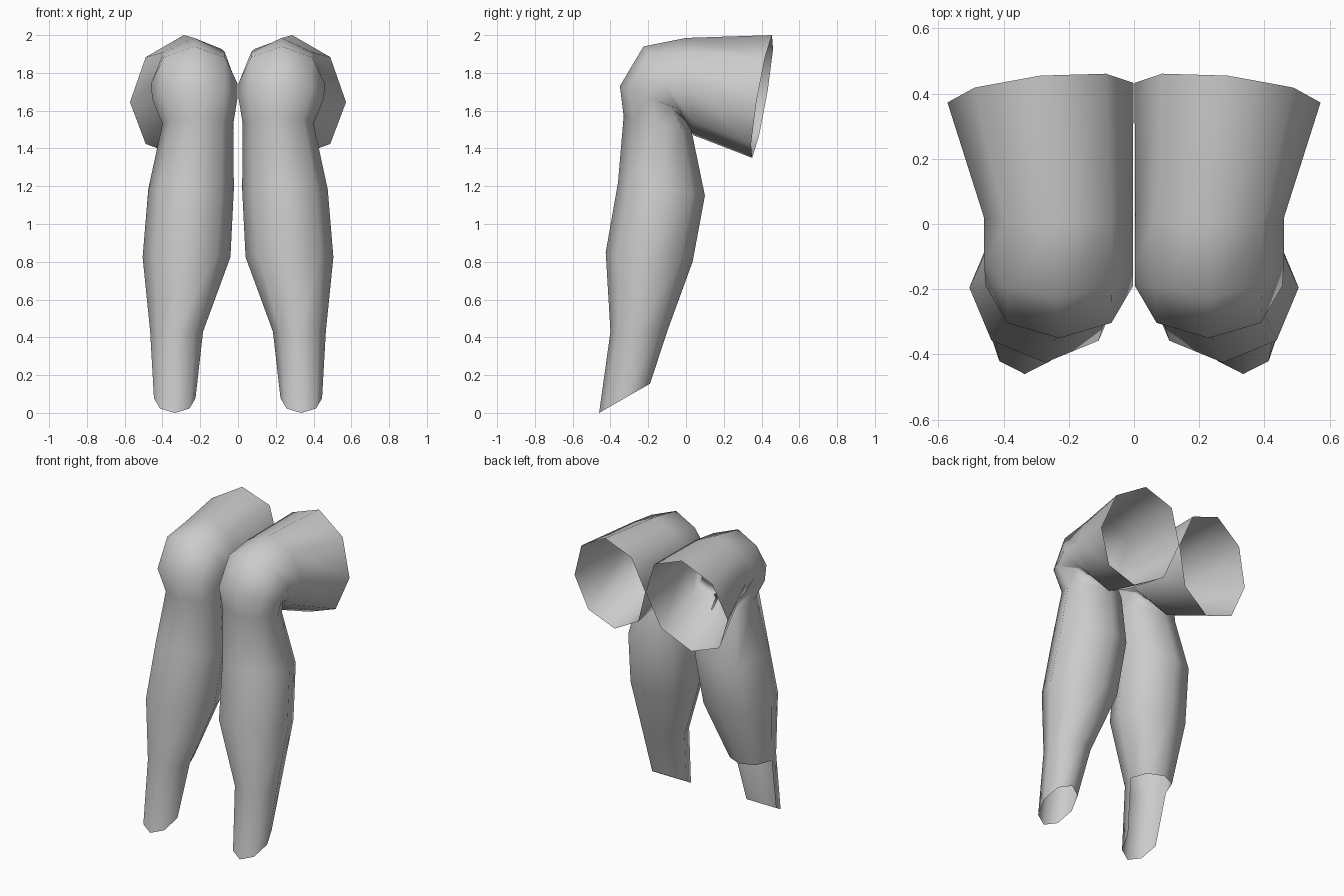
import bpy, bmesh, math
from mathutils import Vector

if "Cube" in bpy.data.objects:
    bpy.data.objects.remove(bpy.data.objects["Cube"])

SIDES = 8
# Rings from ankle to thigh end: front (y, z), back (y, z), inner x, outer x, outward skew (dy, dz)
RINGS = [
    ((-0.46, 0.00), (-0.19, 0.155), 0.225, 0.445, (0, 0)),
    ((-0.40, 0.43), (-0.10, 0.43), 0.185, 0.465, (0, 0)),
    ((-0.425, 0.85), (0.035, 0.80), 0.04, 0.505, (0, 0)),
    ((-0.36, 1.22), (0.10, 1.15), 0.022, 0.475, (0, 0)),
    ((-0.33, 1.57), (0.03, 1.49), 0.025, 0.40, (0, 0)),
    ((-0.35, 1.73), (-0.03, 1.60), 0.003, 0.455, (0, 0)),
    ((-0.225, 1.94), (-0.005, 1.55), 0.003, 0.46, (0, 0)),
    ((0.00, 1.985), (0.04, 1.47), 0.003, 0.46, (0, 0)),
    ((0.455, 2.00), (0.35, 1.35), 0.002, 0.572, (-0.03, -0.03)),
]


def build_leg(name, side, open_back):
    bm = bmesh.new()
    loops = []
    for front, back, x_in, x_out, skew in RINGS:
        f, b = Vector((0, *front)), Vector((0, *back))
        centre = (f + b) / 2 + Vector((side * (x_in + x_out) / 2, 0, 0))
        u = (f - b) / 2
        w = Vector((side * (x_out - x_in) / 2, *skew))
        loops.append([bm.verts.new(centre + u * math.cos(a) + w * math.sin(a))
                      for a in (2 * math.pi * k / SIDES for k in range(SIDES))])
    for i, (lo, hi) in enumerate(zip(loops, loops[1:])):
        for k in range(SIDES):
            # the cut-away ankle has no rear panels
            if open_back and i == 0 and 2 <= k < 6:
                continue
            n = (k + 1) % SIDES
            quad = [lo[k], lo[n], hi[n], hi[k]]
            face = bm.faces.new(quad if side > 0 else quad[::-1])
            face.smooth = True
    mesh = bpy.data.meshes.new(name)
    bm.to_mesh(mesh)
    bm.free()
    bpy.context.collection.objects.link(bpy.data.objects.new(name, mesh))


# Bent open-ended legs, one with the back of the ankle cut away
build_leg("leg_positive_x", 1, False)
build_leg("leg_negative_x", -1, True)
